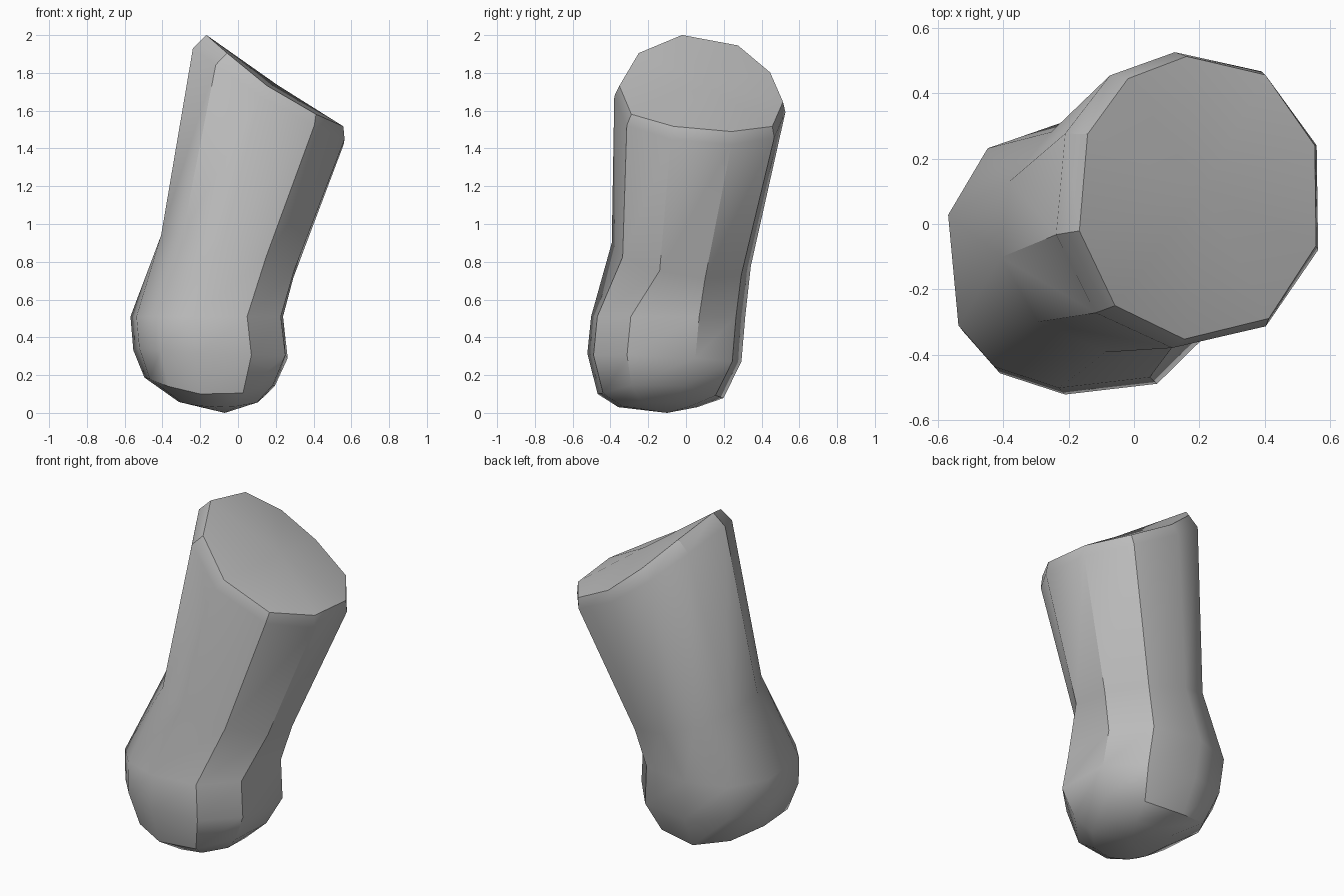
import bpy
import bmesh
from math import cos, sin, radians, copysign

cube = bpy.data.objects.get("Cube")
if cube:
    bpy.data.objects.remove(cube)

# One plain grey for the whole limb
grey = bpy.data.materials.new("plain_grey")
grey.use_nodes = True
color = (0.5, 0.5, 0.5, 1)
grey.diffuse_color = color
grey.node_tree.nodes["Principled BSDF"].inputs["Base Color"].default_value = color

# Directions of the ten long edges; in the foot they crowd toward the front
SHAFT = (20, 59, 95, 124, 155, 192, 228, 264, 303, 342)
FOOT = (20, 59, 95, 130, 166, 208, 234, 263, 296, 335)

# Tilted rings, bottom to top:
# directions, fullness, centre, radii, tilt along x and y, bend along x
RINGS = [
    (FOOT, 1.00, (-0.10, -0.15, 0.03), (0.22, 0.21), (0.00, 0.00), 0.03),
    (FOOT, 0.90, (-0.145, -0.135, 0.085), (0.36, 0.335), (-0.02, -0.01), 0.09),
    (FOOT, 0.85, (-0.14, -0.115, 0.29), (0.425, 0.41), (-0.02, -0.02), 0.03),
    (FOOT, 0.85, (-0.16, -0.095, 0.51), (0.42, 0.41), (0.00, 0.00), 0.00),
    (SHAFT, 1.00, (-0.05, -0.025, 0.83), (0.365, 0.37), (-0.10, -0.06), 0.00),
    (SHAFT, 0.93, (0.168, 0.073, 1.605), (0.415, 0.455), (-0.25, -0.04), 0.075),
    (SHAFT, 0.93, (0.20, 0.08, 1.66), (0.375, 0.435), (-0.25, -0.04), 0.09),
]


def swell(value, power):
    return copysign(abs(value) ** power, value)


def add_ring(bm, angles, fullness, centre, radii, tilt, bend):
    cx, cy, cz = centre
    ring = []
    for a in angles:
        u = swell(cos(radians(a)), fullness)
        v = swell(sin(radians(a)), fullness)
        z = cz + tilt[0] * u + tilt[1] * v + bend * u * u
        ring.append(bm.verts.new((cx + radii[0] * u, cy + radii[1] * v, z)))
    return ring


def add_fan(bm, ring, tip):
    centre = bm.verts.new(tip)
    for i, v in enumerate(ring):
        bm.faces.new((ring[i - 1], v, centre))


bm = bmesh.new()
rings = [add_ring(bm, *r) for r in RINGS]

# Side walls
for low, high in zip(rings, rings[1:]):
    for i in range(len(low)):
        bm.faces.new((low[i - 1], low[i], high[i], high[i - 1]))

# Rounded foot and slightly domed slanted cut
add_fan(bm, rings[0], (-0.07, -0.10, 0.0))
add_fan(bm, rings[-1], (0.21, 0.10, 1.735))
bmesh.ops.recalc_face_normals(bm, faces=bm.faces)

mesh = bpy.data.meshes.new("limb_segment")
bm.to_mesh(mesh)
bm.free()
mesh.materials.append(grey)
limb = bpy.data.objects.new("limb_segment", mesh)
bpy.context.collection.objects.link(limb)

# Smooth flanks, crisp rims
bpy.context.view_layer.objects.active = limb
limb.select_set(True)
bpy.ops.object.shade_smooth_by_angle(angle=radians(36))
